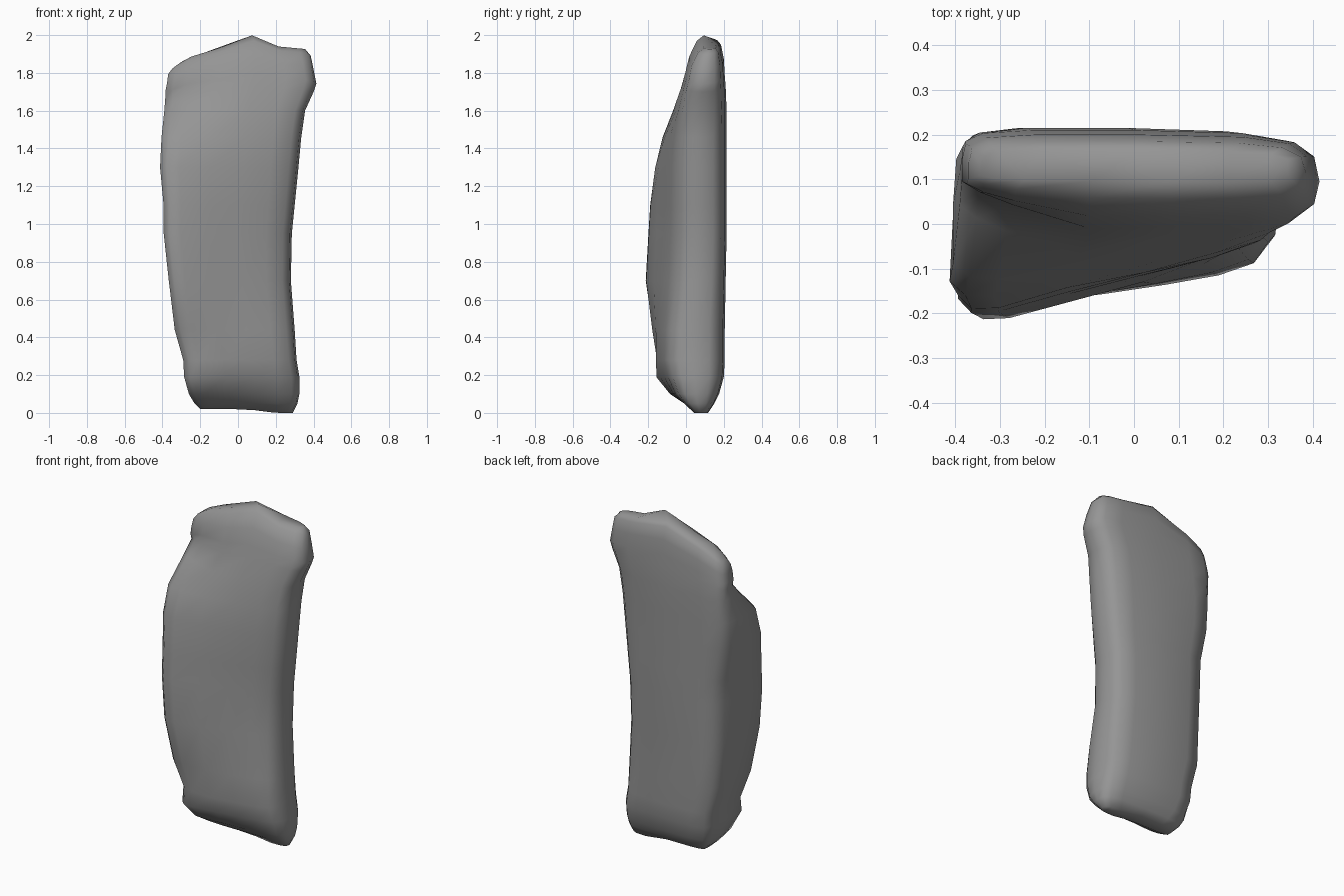
import bpy
import bmesh
from mathutils import Vector

cube = bpy.data.objects.get("Cube")
if cube:
    bpy.data.objects.remove(cube, do_unlink=True)

stone = bpy.data.materials.new("grey stone")
stone.use_nodes = True
colour = (0.3, 0.3, 0.3, 1)
stone.diffuse_color = colour
stone.node_tree.nodes["Principled BSDF"].inputs["Base Color"].default_value = colour

# Slab levels: height, left x, right x, front y at left, front y at right,
# back y, depth cut off the front corner on the -x side, lean of the -x side
LEVELS = [
    (.02, -.2, .29, .04, .04, .12, 0, 0),
    (.05, -.23, .315, -.01, -.01, .15, 0, 0),
    (.1, -.26, .325, -.09, -.05, .175, 0, 0),
    (.19, -.285, .325, -.17, -.08, .2, 0, 0),
    (.28, -.29, .31, -.19, -.1, .205, .04, 0),
    (.44, -.335, .3, -.2, -.09, .205, .01, 0),
    (.7, -.37, .28, -.235, -.06, .21, 0, .03),
    (.95, -.4, .285, -.22, -.05, .215, 0, .055),
    (1.1, -.4, .3, -.21, -.05, .215, 0, .05),
    (1.3, -.415, .32, -.195, -.05, .215, .02, .02),
    (1.46, -.405, .335, -.15, -.045, .215, .02, 0),
    (1.6, -.39, .355, -.09, -.03, .215, .11, 0),
    (1.7, -.385, .4, -.04, -.01, .21, .13, 0),
    (1.75, -.385, .415, -.02, .005, .205, .1, 0),
    (1.82, -.375, .4, .015, .02, .2, .06, 0),
    (1.88, -.37, .385, .06, .055, .185, .03, 0),
    (1.9, -.345, .355, .1, .09, .165, 0, 0),
]

# Rounded cross-section on a unit square: across, then front to back
SECTION = [(0, .12), (.05, .03), (.14, 0), (.36, 0), (.6, 0), (.8, .01),
           (.93, .06), (.985, .2), (1, .45), (.985, .73), (.93, .89),
           (.8, .97), (.5, 1), (.2, 1), (.06, .95), (.01, .8), (0, .5)]

# Outline of the broken top edge: x, height
CREST = [(-.38, 1.8), (-.27, 1.88), (-.14, 1.915), (.07, 2), (.14, 1.98),
         (.21, 1.94), (.37, 1.925), (.42, 1.88)]


def lerp(a, b, t):
    return a + (b - a) * t


def crest_height(x):
    for (xa, za), (xb, zb) in zip(CREST, CREST[1:]):
        if x <= xb:
            return lerp(za, zb, max(0, (x - xa) / (xb - xa)))
    return CREST[-1][1]


def ring_point(level, u, v):
    z, left, right, front_left, front_right, back, cut, lean = level
    x = lerp(left + lean * v, right, u)
    front = lerp(front_left, front_right, u) + cut * max(0, 1 - u / .35)
    y = lerp(front, back, v)
    # The upper levels bend to follow the crest
    weight = min(1, max(0, (z - 1.6) / .3))
    return Vector((x, y, z + weight * (crest_height(x) - 1.9)))


# Standing slab, lofted from base to crest
bm = bmesh.new()
rings = [[bm.verts.new(ring_point(level, u, v)) for u, v in SECTION]
         for level in LEVELS]
count = len(SECTION)
for low, high in zip(rings, rings[1:]):
    for i in range(count):
        j = (i + 1) % count
        bm.faces.new((low[i], low[j], high[j], high[i]))


# Ends closed with a strip of faces between the front and back of the ring
def cap(ring):
    front = ring[1:8]
    rear = ring[15:8:-1]
    for i in range(len(front) - 1):
        bm.faces.new((front[i], front[i + 1], rear[i + 1], rear[i]))
    bm.faces.new((ring[0], ring[1], ring[15], ring[16]))
    bm.faces.new((ring[7], ring[8], ring[9]))


cap(rings[0])
cap(rings[-1])

# Base dips towards its +x end
for vert in rings[0]:
    vert.co.z = .025 - .02 * min(1, max(0, (vert.co.x - .05) / .15))
low_point = min(vert.co.z for vert in rings[0])
for vert in rings[0]:
    vert.co.z -= low_point

bmesh.ops.recalc_face_normals(bm, faces=bm.faces[:])
mesh = bpy.data.meshes.new("stone_slab")
bm.to_mesh(mesh)
bm.free()
mesh.materials.append(stone)
mesh.shade_smooth()
slab = bpy.data.objects.new("stone_slab", mesh)
bpy.context.collection.objects.link(slab)
